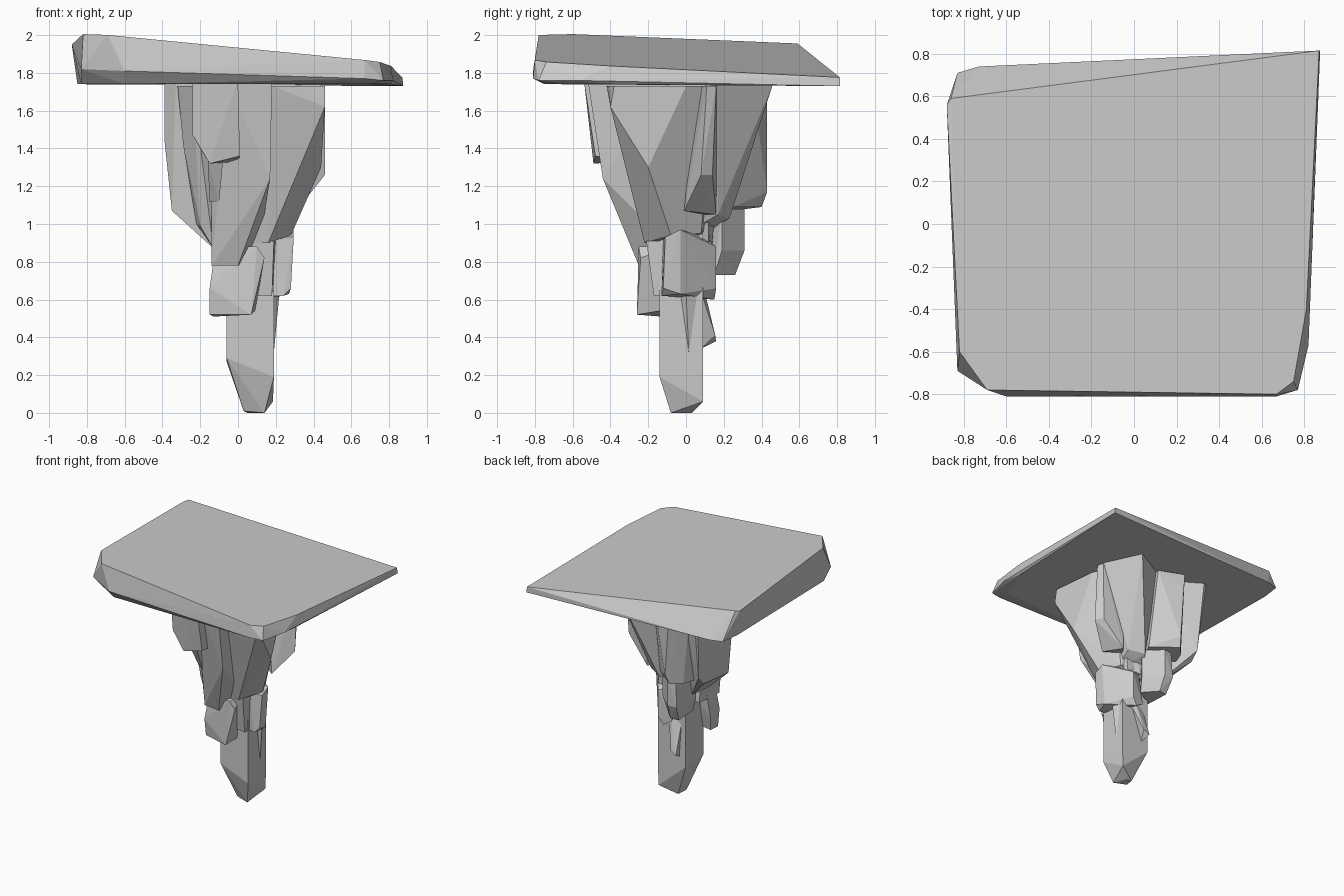
import bpy, bmesh, math


def rock(name, points):
    """Faceted stone: convex hull around a few corner points."""
    bm = bmesh.new()
    for p in points:
        bm.verts.new(p)
    res = bmesh.ops.convex_hull(bm, input=bm.verts[:])
    junk = {e for e in res["geom_interior"] + res["geom_unused"]
            if isinstance(e, bmesh.types.BMVert)}
    bmesh.ops.delete(bm, geom=list(junk), context='VERTS')
    bmesh.ops.dissolve_limit(bm, angle_limit=math.radians(2),
                             verts=bm.verts[:], edges=bm.edges[:])
    bmesh.ops.recalc_face_normals(bm, faces=bm.faces[:])
    me = bpy.data.meshes.new(name)
    bm.to_mesh(me)
    bm.free()
    ob = bpy.data.objects.new(name, me)
    bpy.context.collection.objects.link(ob)
    return ob


def ring(z, *xy):
    return [(x, y, z) for x, y in xy]


# tilted slab on top
def top_z(x, y):
    return 1.898 - 0.098 * x - 0.045 * y


slab = [(x, y, top_z(x, y)) for x, y in
        [(-0.69, -0.78), (0.67, -0.80), (0.75, -0.74), (0.81, -0.40),
         (0.87, 0.815), (-0.86, 0.59), (-0.82, -0.60)]]
slab += [(-0.6, -0.81, 1.81), (0.67, -0.81, 1.77), (-0.83, -0.69, 1.82),
         (0.77, -0.78, 1.76), (0.82, -0.57, 1.76), (-0.88, 0.56, 1.95)]
slab += ring(1.74, (-0.60, -0.75), (-0.83, -0.60), (-0.85, 0.55), (-0.83, 0.71),
             (-0.73, 0.74), (0.7, -0.68), (0.81, -0.4))
slab += [(0.875, 0.815, 1.73)]
rock("top_slab", slab)

# bottom pillar
rock("bottom_pillar", ring(1.0, (-0.06, -0.14), (0.19, -0.14), (0.19, 0.09), (-0.06, 0.09))
     + [(-0.06, -0.14, 0.29), (-0.06, 0.09, 0.27), (0.19, -0.14, 0.19), (0.19, 0.09, 0.19),
        (0.03, -0.05, 0.01), (0.14, -0.08, 0), (0.10, 0.02, 0), (0.185, 0.09, 0.06),
        (0.05, 0.03, 0.0)])

# front blades
rock("front_blade", ring(1.76, (-0.05, -0.46), (0.18, -0.52), (0.15, -0.1), (-0.14, -0.1))
     + [(-0.14, -0.30, 1.28), (0.17, -0.44, 1.24), (-0.14, -0.23, 0.78),
        (0.0, -0.25, 0.78), (-0.12, 0.0, 0.78), (0.1, 0.0, 0.8)])
rock("front_left_blade", ring(1.76, (-0.24, -0.53), (0.0, -0.54), (0.0, -0.3), (-0.24, -0.3))
     + [(-0.24, -0.50, 1.47), (-0.15, -0.49, 1.32), (0.01, -0.48, 1.36),
        (-0.2, -0.32, 1.4), (0.0, -0.3, 1.33)])
rock("front_chip", ring(1.33, (-0.16, -0.40), (-0.08, -0.42), (-0.1, -0.2))
     + ring(1.12, (-0.15, -0.29), (-0.1, -0.32), (-0.1, -0.2)))

# right core with sloping faces
rock("right_core", ring(1.73, (0.18, -0.42), (0.35, -0.41), (0.42, 0.0), (0.34, 0.15),
                        (0.0, 0.2), (0.0, -0.3))
     + [(0.46, -0.38, 1.73), (0.46, -0.40, 1.62), (0.44, -0.2, 1.3),
        (0.28, -0.08, 0.94), (0.16, -0.22, 0.90), (0.08, -0.2, 0.9),
        (0.20, 0.08, 0.95), (0.05, 0.14, 0.9)])
rock("right_prong", ring(1.73, (0.36, 0.10), (0.46, 0.11), (0.44, 0.16), (0.25, 0.17), (0.25, 0.05))
     + [(0.46, 0.08, 1.26), (0.42, 0.14, 1.26), (0.31, -0.01, 1.07),
        (0.24, 0.16, 1.05), (0.2, 0.1, 1.05)])
# wedge running back under the slab
rock("back_right_prong", ring(1.74, (0.30, 0.46), (0.44, 0.16), (0.02, 0.30), (0.0, 0.1))
     + [(0.20, 0.17, 1.05), (0.08, 0.23, 1.03), (0.18, 0.0, 0.95), (0.0, 0.1, 0.95)])

# left blades
rock("left_front_blade", ring(1.73, (-0.32, -0.14), (-0.24, -0.30), (-0.1, -0.2), (-0.25, 0.0))
     + [(-0.29, -0.15, 1.42), (-0.20, -0.20, 0.99), (-0.13, -0.23, 0.87),
        (-0.1, -0.05, 0.88), (-0.22, -0.1, 1.0)])
rock("left_blade", ring(1.74, (-0.39, -0.05), (-0.33, -0.12), (-0.1, -0.1), (-0.1, 0.25),
                        (-0.36, 0.41), (-0.39, 0.40))
     + [(-0.39, -0.04, 1.45), (-0.35, -0.05, 1.07), (-0.35, 0.27, 1.10),
        (-0.35, 0.34, 1.17), (-0.25, 0.18, 1.03), (-0.14, -0.12, 0.88), (-0.12, 0.1, 0.88)])

# back blocks, turned by about 45 degrees
rock("back_block", ring(1.73, (-0.15, 0.43), (0.05, 0.35), (0.0, 0.1), (-0.25, 0.3))
     + [(-0.13, 0.43, 1.6), (-0.11, 0.43, 1.17), (-0.13, 0.40, 1.09), (0.06, 0.25, 1.09),
        (-0.2, 0.32, 1.08), (-0.24, 0.2, 1.08), (0.0, 0.1, 1.08)])
rock("back_lower_block", ring(1.08, (-0.12, 0.30), (-0.05, 0.31), (0.08, 0.19), (-0.14, 0.07))
     + ring(0.86, (-0.13, 0.31), (-0.05, 0.31), (0.08, 0.19), (-0.14, 0.07))
     + ring(0.73, (-0.11, 0.25), (-0.04, 0.26), (0.06, 0.15), (-0.1, 0.05)))
rock("inner_core", ring(1.3, (-0.12, 0.15), (0.2, 0.12), (0.25, -0.1), (-0.12, -0.1))
     + ring(0.88, (-0.1, 0.10), (0.16, 0.12), (0.24, -0.1), (-0.1, -0.1)))

# lower collar blocks
rock("front_lower_block", ring(0.88, (-0.12, -0.20), (0.10, -0.25), (0.1, -0.08), (-0.12, -0.08))
     + [(-0.15, -0.22, 0.66), (-0.15, -0.1, 0.64), (-0.15, -0.20, 0.52), (-0.13, -0.13, 0.51),
        (0.07, -0.26, 0.52), (0.09, -0.14, 0.54), (0.14, -0.24, 0.82)])
rock("right_lower_block", ring(0.93, (0.18, -0.12), (0.295, -0.11), (0.29, -0.03), (0.14, 0.1))
     + [(0.28, -0.12, 0.66), (0.24, -0.13, 0.62), (0.18, -0.12, 0.62), (0.14, 0.16, 0.66),
        (0.295, -0.03, 0.97), (0.14, 0.16, 0.88), (0.10, 0.15, 0.60), (0.03, 0.14, 0.64),
        (0.27, -0.03, 0.63), (0.05, 0.12, 0.9)])
rock("front_right_wedge", ring(0.91, (0.06, -0.2), (0.19, -0.21), (0.2, -0.1), (0.06, -0.1))
     + ring(0.62, (0.08, -0.16), (0.18, -0.17), (0.18, -0.1), (0.08, -0.1)))

# small hanging spikes
rock("right_spike", ring(0.64, (0.17, -0.05), (0.22, 0.0), (0.18, 0.08)) + [(0.19, 0.015, 0.32)])
rock("back_spike", ring(0.64, (-0.02, 0.08), (0.1, 0.08), (0.06, 0.10))
     + [(-0.02, 0.16, 0.38), (0.03, 0.155, 0.41), (0.0, 0.08, 0.34)])
